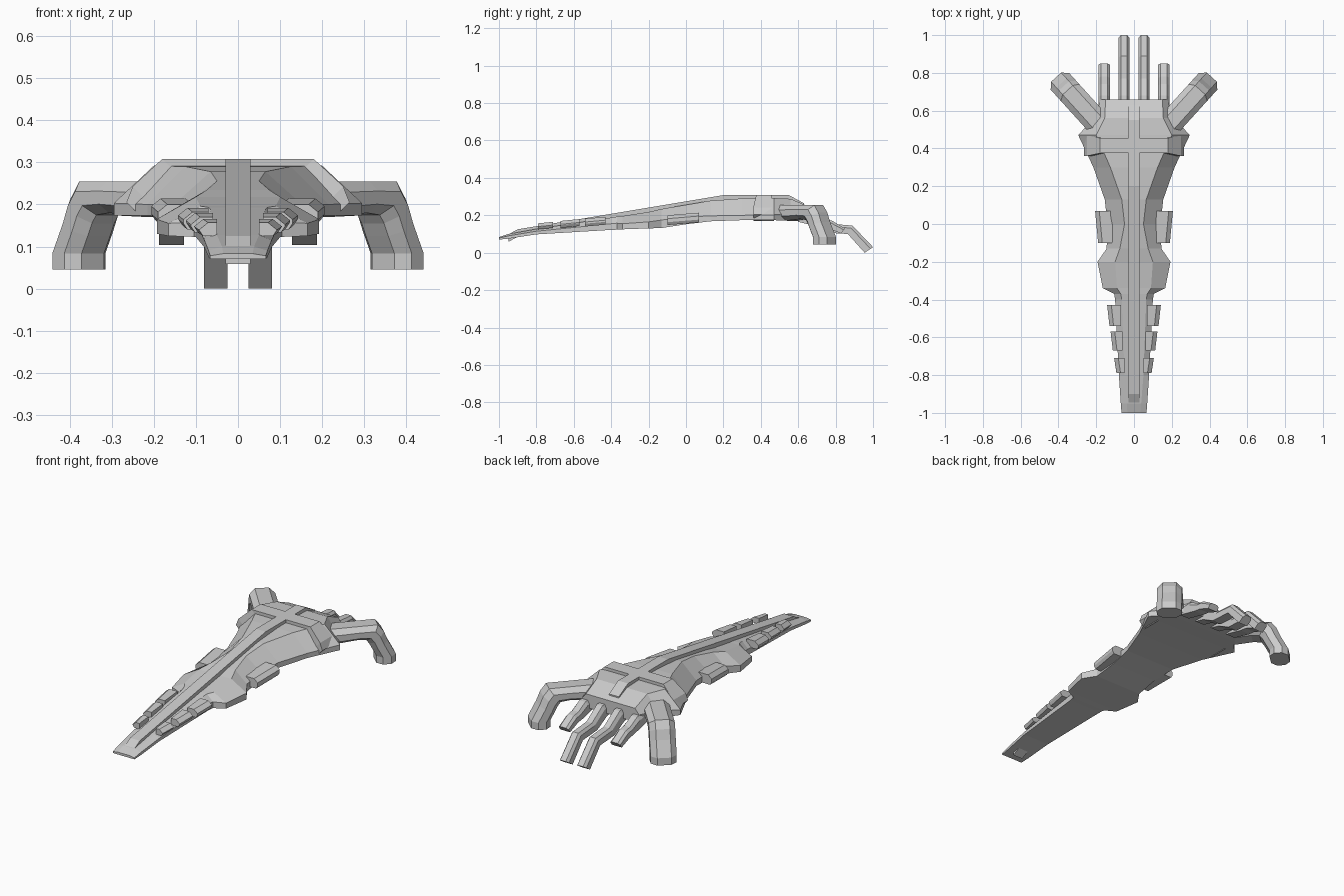
import bpy, bmesh
from mathutils import Vector


def loft(name, rings, mirror=False):
    """Skin a list of equal-length closed rings and cap both ends."""
    bm = bmesh.new()
    loops = [[bm.verts.new(p) for p in r] for r in rings]
    n = len(loops[0])
    for a, b in zip(loops, loops[1:]):
        for i in range(n):
            bm.faces.new((a[i], a[(i + 1) % n], b[(i + 1) % n], b[i]))
    bm.faces.new(loops[0])
    bm.faces.new(loops[-1])
    bmesh.ops.recalc_face_normals(bm, faces=bm.faces)
    me = bpy.data.meshes.new(name)
    bm.to_mesh(me)
    bm.free()
    ob = bpy.data.objects.new(name, me)
    bpy.context.collection.objects.link(ob)
    if mirror:
        ob.modifiers.new("Mirror", 'MIRROR')
    return ob


# Main hull: y, deck half width, deck z, rim half width, rim z, belly z
stations = [
    (-1.0, .035, .083, .066, .078, .07),
    (-.95, .038, .10, .07, .09, .075),
    (-.8, .05, .127, .08, .115, .098),
    (-.4, .065, .188, .10, .155, .122),
    (-.37, .07, .193, .105, .158, .123),
    (-.34, .09, .196, .165, .155, .125),
    (-.2, .10, .218, .193, .165, .13),
    (-.13, .075, .234, .145, .175, .132),
    (0, .05, .256, .14, .19, .152),
    (.13, .065, .278, .155, .197, .168),
    (.3, .125, .29, .215, .2, .174),
    (.47, .2, .292, .295, .203, .174),
    (.56, .155, .288, .215, .21, .17),
    (.66, .15, .245, .175, .215, .17),
]
loft("hull", [[(-wo, y, zb), (-wo, y, zo), (-wt, y, zt), (wt, y, zt), (wo, y, zo), (wo, y, zb)]
              for y, wt, zt, wo, zo, zb in stations])

# Raised spine along the deck
spine = [(-.95, .098), (-.9, .125), (.2, .308), (.55, .308), (.63, .265)]
loft("spine", [[(-.03, y, z - .04), (-.03, y, z), (.03, y, z), (.03, y, z - .04)] for y, z in spine])

# Cross rib that folds down both flanks
rib = [(0, .308, .375, .455), (.18, .308, .375, .455), (.25, .243, .36, .47), (.265, .205, .36, .47)]
loft("cross_rib", [[(x, a, z), (x, b, z), (x - .035 if x else 0, b, z - .035),
                    (x - .035 if x else 0, a, z - .035)] for x, z, a, b in rib], True)


# Armour blocks on the flanks: rear/front y, inner x, outer x, bottom z, top z, rise
def plate(name, y0, y1, xi, xo, zb, zt, rise, splay):
    rings = []
    for y, dz, dx in ((y0, 0, 0), (y1, rise, splay)):
        o = xo + dx
        rings.append([(xi, y, zb + dz), (o - .01, y, zb + dz), (o, y, zb + dz + .015),
                      (o, y, zt + dz - .018), (o - .022, y, zt + dz), (xi, y, zt + dz)])
    loft(name, rings, True)


plate("tail_plate_rear", -.79, -.71, .05, .093, .125, .157, .008, .012)
plate("tail_plate_middle", -.67, -.57, .06, .112, .133, .17, .01, .012)
plate("tail_plate_front", -.54, -.43, .07, .13, .14, .182, .01, .012)
plate("side_pod", -.1, .07, .1, .19, .148, .2, .014, .016)


# Prow fingers: side profile as (top y, top z, bottom y, bottom z)
def finger(name, xc, w, prof):
    rings = []
    for ty, tz, by, bz in prof:
        my, mz = ty + (by - ty) * .3, tz + (bz - tz) * .3
        rings.append([(xc - w, by, bz), (xc - w, my, mz), (xc - w * .6, ty, tz),
                      (xc + w * .6, ty, tz), (xc + w, my, mz), (xc + w, by, bz)])
    loft(name, rings, True)


finger("inner_finger", .053, .028, [(.6, .225, .6, .165), (.68, .215, .66, .15), (.77, .155, .74, .108),
                                    (.89, .145, .865, .1), (1.0, .03, .955, 0)])
finger("outer_finger", .158, .03, [(.6, .22, .6, .165), (.68, .21, .66, .15), (.74, .178, .72, .135),
                                   (.78, .172, .76, .13), (.85, .13, .83, .103)])

# Large side claws: octagonal sweep bending down; outer s, z then inner s, z
along, across = Vector((.67, .74, 0)), Vector((.74, -.67, 0))
start = Vector((.22, .565, 0))
claw = [(-.05, .254, -.05, .172), (.0, .254, .0, .172), (.1, .254, .09, .18), (.195, .254, .135, .175),
        (.225, .215, .15, .155), (.245, .165, .165, .125), (.287, .085, .187, .083), (.287, .045, .187, .045)]
rings = []
for so, zo, si, zi in claw:
    ring = []
    for t, w in ((0, -.036), (.3, -.066), (.72, -.066), (1, -.036),
                 (1, .036), (.72, .066), (.3, .066), (0, .036)):
        p = start + along * (so + (si - so) * t) + across * w
        p.z = zo + (zi - zo) * t
        ring.append(p)
    rings.append(ring)
loft("side_claw", rings, True)
